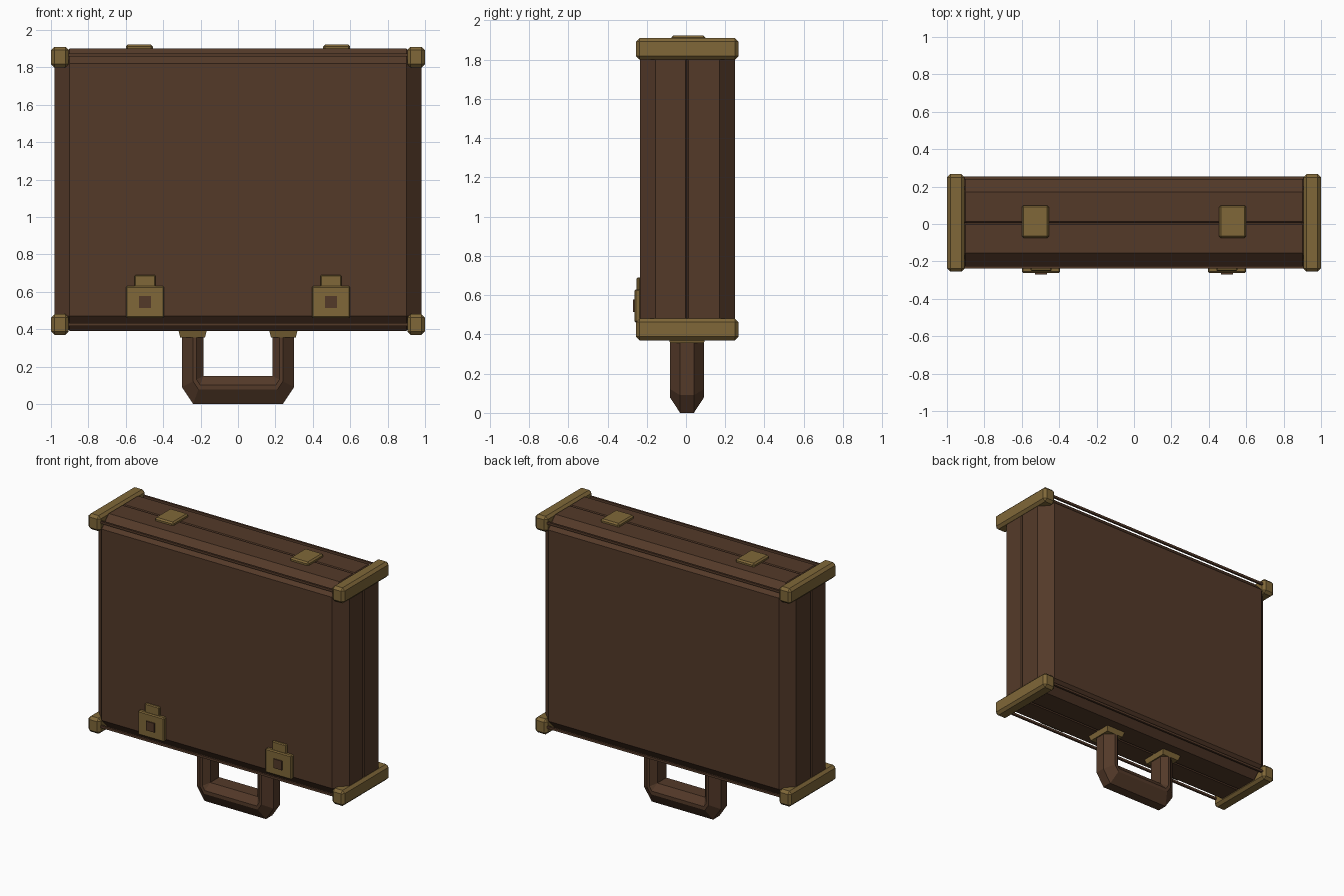
import bpy, bmesh
from mathutils import Vector

if "Cube" in bpy.data.objects:
    bpy.data.objects.remove(bpy.data.objects["Cube"], do_unlink=True)


def material(name, color):
    m = bpy.data.materials.new(name)
    m.use_nodes = True
    m.diffuse_color = (*color, 1)
    m.node_tree.nodes["Principled BSDF"].inputs["Base Color"].default_value = (*color, 1)
    return m


leather = material("brown leather", (0.088, 0.042, 0.022))
brass = material("aged brass", (0.215, 0.137, 0.040))


def finish(name, bm, mat):
    bmesh.ops.recalc_face_normals(bm, faces=bm.faces[:])
    mesh = bpy.data.meshes.new(name)
    bm.to_mesh(mesh)
    bm.free()
    mesh.materials.append(mat)
    obj = bpy.data.objects.new(name, mesh)
    bpy.context.collection.objects.link(obj)
    return obj


def box_mesh(x, y, z, bevel=0):
    """Box spanning the given (low, high) ranges, with flat chamfers."""
    bm = bmesh.new()
    bmesh.ops.create_cube(bm, size=1)
    for v in bm.verts:
        v.co = Vector([(r[0] + r[1]) / 2 + c * (r[1] - r[0])
                       for r, c in zip((x, y, z), v.co)])
    if bevel:
        bmesh.ops.bevel(bm, geom=bm.edges[:], offset=bevel, segments=1,
                        profile=0.5, affect='EDGES')
    return bm


def box(name, x, y, z, mat, bevel=0):
    return finish(name, box_mesh(x, y, z, bevel), mat)


# Case body: chamfered box with a V-groove seam around the middle
FRONT, BACK = -0.235, 0.25
body = box_mesh((-0.98, 0.98), (FRONT, BACK), (0.39, 1.9), 0.08)
seam = 0.005
for offset in (-0.008, 0, 0.008):
    bmesh.ops.bisect_plane(body, geom=body.verts[:] + body.edges[:] + body.faces[:],
                           plane_co=(0, seam + offset, 0), plane_no=(0, 1, 0))
middle = Vector((0, seam, 1.145))
for v in body.verts:
    if abs(v.co.y - seam) < 0.001:
        v.co = middle + (v.co - middle) * 0.988
finish("case_body", body, leather)

# Thin piping rods along the long horizontal edges
for side, y in (("front", FRONT), ("back", BACK)):
    for level, z in (("lower", 0.425), ("upper", 1.867)):
        inward = 0.004 if side == "front" else -0.004
        box(f"{side}_{level}_piping", (-0.92, 0.92),
            (y + inward - 0.007, y + inward + 0.007), (z - 0.008, z + 0.008), leather)

for side, s in (("left", 1), ("right", -1)):
    def span(a, b):
        return tuple(sorted((s * a, s * b)))

    # Corner bars wrapping the case from front to back
    for level, z in (("lower", (0.37, 0.48)), ("upper", (1.8, 1.91))):
        box(f"{side}_{level}_corner_bar", span(0.905, 1.0), (-0.255, 0.267), z, brass, 0.018)

    # Front clasps
    box(f"{side}_clasp_plate", span(0.395, 0.6), (-0.262, -0.23), (0.46, 0.63), brass, 0.007)
    box(f"{side}_clasp_tab", span(0.44, 0.553), (-0.251, -0.23), (0.62, 0.69), brass, 0.006)
    box(f"{side}_clasp_button", span(0.465, 0.53), (-0.27, -0.25), (0.513, 0.577), leather)

    # Plates on the far end from the handle
    box(f"{side}_hinge_plate", span(0.455, 0.6), (-0.075, 0.1), (1.89, 1.922), brass, 0.01)

    # Handle collars, tapering away from the case
    collar = box_mesh(span(0.165, 0.32), (-0.095, 0.107), (0.355, 0.4))
    for v in collar.verts:
        if v.co.z < 0.37:
            v.co.x = s * 0.2425 + (v.co.x - s * 0.2425) * 0.85
            v.co.y *= 0.85
    finish(f"{side}_handle_collar", collar, brass)

# Handle: faceted section swept between an inner and an outer outline
half = [((0.185, 0.395), (0.3, 0.395)),
        ((0.185, 0.15), (0.3, 0.09)),
        ((0.185, 0.15), (0.24, 0.0))]
stations = half + [((-a[0], a[1]), (-b[0], b[1])) for a, b in reversed(half)]
section = [(0, 0.05), (0.32, 0.086), (0.48, 0.086), (1, 0.035)]
section += [(t, -w) for t, w in reversed(section)]
bm = bmesh.new()
rings = []
for a, b in stations:
    a, b = Vector(a), Vector(b)
    ring = []
    for t, w in section:
        p = a.lerp(b, t)
        ring.append(bm.verts.new((p.x, seam + w, p.y)))
    rings.append(ring)
for r0, r1 in zip(rings, rings[1:]):
    for i in range(len(section)):
        j = (i + 1) % len(section)
        bm.faces.new((r0[i], r0[j], r1[j], r1[i]))
bm.faces.new(rings[0])
bm.faces.new(rings[-1])
bmesh.ops.remove_doubles(bm, verts=bm.verts[:], dist=0.0005)
finish("handle", bm, leather)
